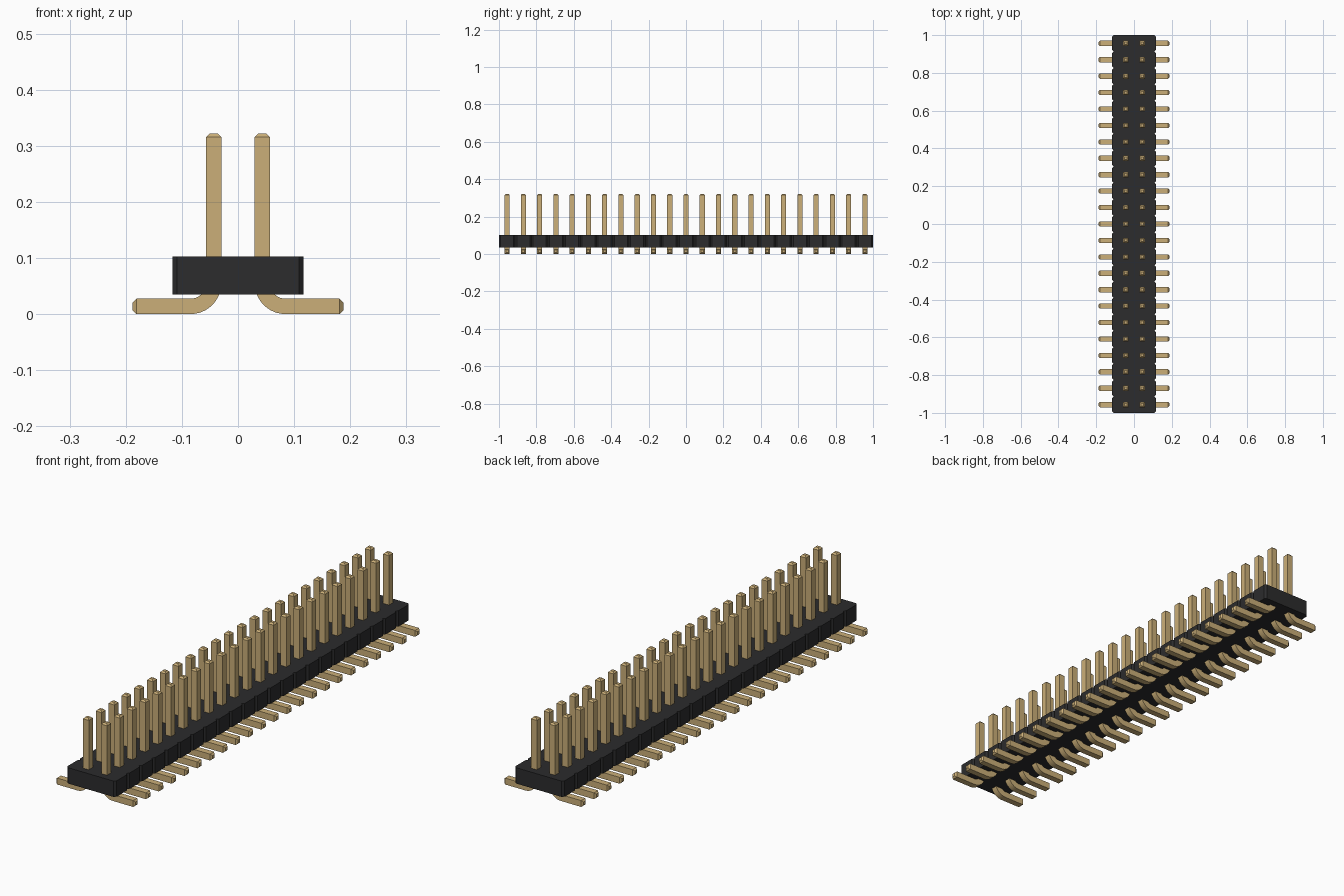
import bpy
import bmesh
from math import pi, sin, cos
from mathutils import Vector

if "Cube" in bpy.data.objects:
    bpy.data.objects.remove(bpy.data.objects["Cube"], do_unlink=True)

ROWS = 23
PITCH = 2 / ROWS
CUT = PITCH / 10          # housing corner chamfer
HALF = 0.0137             # half thickness of a pin
TIP = 0.0068              # pin tip chamfer


def material(name, rgb):
    mat = bpy.data.materials.new(name)
    mat.use_nodes = True
    mat.diffuse_color = (*rgb, 1)
    mat.node_tree.nodes["Principled BSDF"].inputs["Base Color"].default_value = (*rgb, 1)
    return mat


def add_object(name, bm, mat):
    bmesh.ops.recalc_face_normals(bm, faces=bm.faces[:])
    mesh = bpy.data.meshes.new(name)
    bm.to_mesh(mesh)
    bm.free()
    mesh.materials.append(mat)
    obj = bpy.data.objects.new(name, mesh)
    bpy.context.collection.objects.link(obj)
    return obj


gold = material("gold", (0.60, 0.43, 0.19))
black = material("black plastic", (0.025, 0.025, 0.026))

# Housing: one chamfered block per row, joined into a single outline
side = 0.117
right_edge = []
for i in range(ROWS):
    y0 = -1 + i * PITCH
    y1 = y0 + PITCH
    right_edge += [(side - CUT, y0), (side, y0 + CUT), (side, y1 - CUT)]
right_edge.append((side - CUT, 1))
outline = right_edge + [(-x, -y) for x, y in right_edge]
bm = bmesh.new()
base = bm.faces.new([bm.verts.new((x, y, 0.035)) for x, y in outline])
raised = bmesh.ops.extrude_face_region(bm, geom=[base])["geom"]
bmesh.ops.translate(bm, vec=(0, 0, 0.068),
                    verts=[v for v in raised if isinstance(v, bmesh.types.BMVert)])
add_object("housing", bm, black)

# Pin path: centre, thickness direction and half thickness of each ring
pin_x, top, foot_end = 0.0435, 0.322, 0.188
bend = 0.041
up = Vector((1, 0, 0))
rings = [(Vector((pin_x, 0, top)), up, HALF - TIP),
         (Vector((pin_x, 0, top - TIP)), up, HALF)]
steps = 10
for i in range(steps + 1):
    a = pi / 2 * i / steps
    inward = Vector((cos(a), 0, sin(a)))
    centre = Vector((pin_x + bend, 0, HALF + bend))
    rings.append((centre - inward * bend, inward, HALF))
down = Vector((0, 0, 1))
rings += [(Vector((foot_end - TIP, 0, HALF)), down, HALF),
          (Vector((foot_end, 0, HALF)), down, HALF - TIP)]


def make_pins(name, sign):
    bm = bmesh.new()
    loops = []
    for centre, across, h in rings:
        loop = []
        for a, b in ((-1, -1), (1, -1), (1, 1), (-1, 1)):
            p = centre + across * h * a + Vector((0, h * b, 0))
            loop.append(bm.verts.new((p.x * sign, p.y - 1 + PITCH / 2, p.z)))
        loops.append(loop)
    for low, high in zip(loops, loops[1:]):
        for k in range(4):
            n = (k + 1) % 4
            bm.faces.new((low[k], low[n], high[n], high[k]))
    bm.faces.new(loops[0])
    bm.faces.new(loops[-1])
    obj = add_object(name, bm, gold)
    bpy.ops.object.select_all(action="DESELECT")
    obj.select_set(True)
    bpy.context.view_layer.objects.active = obj
    bpy.ops.object.shade_smooth_by_angle(angle=pi / 8)
    # Repeat the pin along the housing
    array = obj.modifiers.new("rows", "ARRAY")
    array.count = ROWS
    array.use_relative_offset = False
    array.use_constant_offset = True
    array.constant_offset_displace = (0, PITCH, 0)


# Bent pins on both sides
make_pins("left_pins", 1)
make_pins("right_pins", -1)
